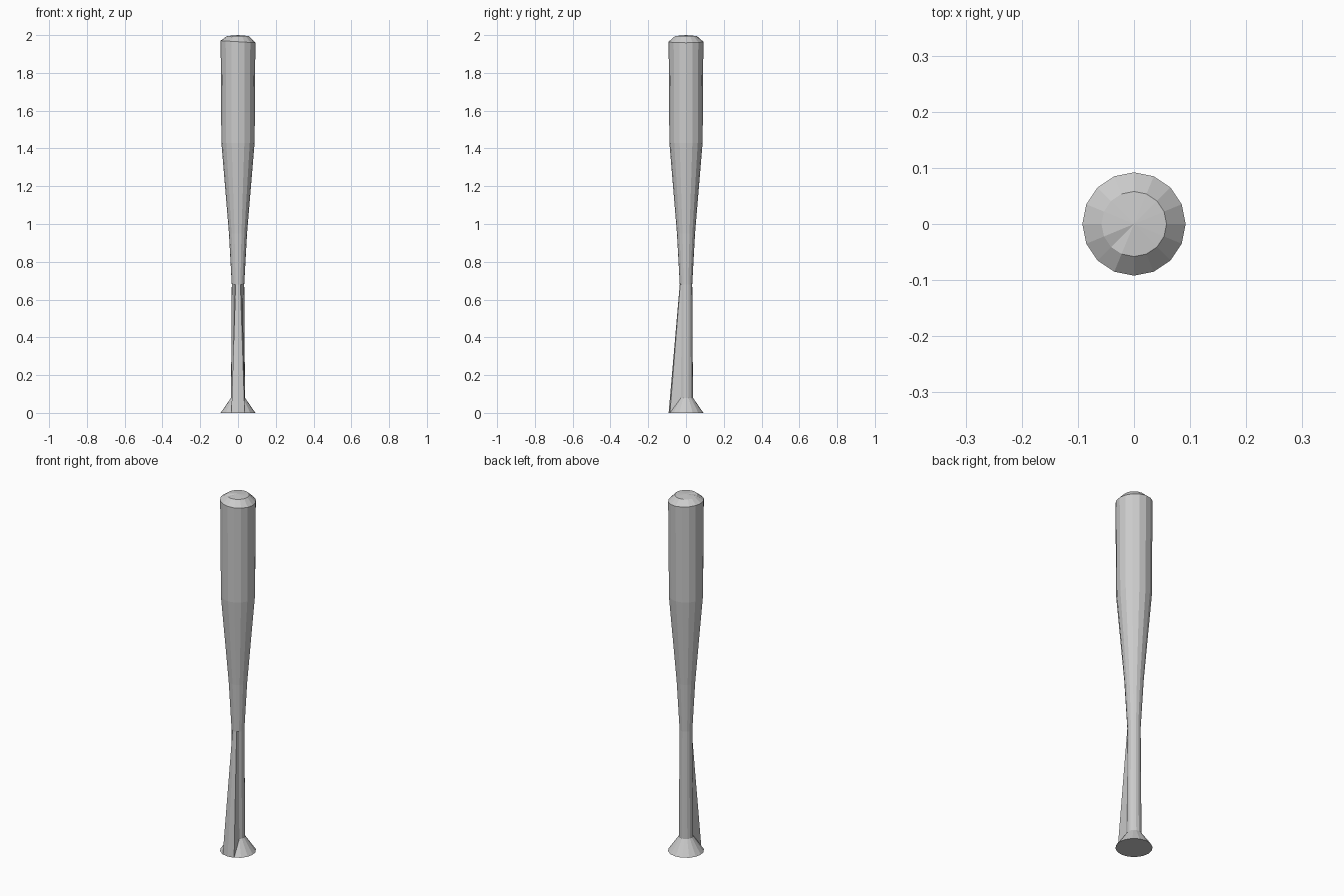
import bpy, bmesh
from math import sin, cos, pi

if "Cube" in bpy.data.objects:
    bpy.data.objects.remove(bpy.data.objects["Cube"])

SIDES = 16
# (height, radius) from knob to barrel tip
PROFILE = [(0, .092), (.08, .037), (.68, .033), (.95, .048),
           (1.43, .088), (1.965, .092), (1.995, .058)]
FRONT = (11, 12, 13)  # columns facing -y that flare straight to the base

bm = bmesh.new()
rings = []
for level, (z, r) in enumerate(PROFILE):
    ring = []
    for i in range(SIDES):
        a = 2 * pi * i / SIDES
        # front of the grip runs straight down to the base edge
        if level == 1 and i in FRONT:
            ring.append(rings[0][i])
            continue
        x, y = r * cos(a), r * sin(a)
        # the rim around the tip is slightly tilted
        tilt = -.06 * x if level == 5 else 0
        ring.append(bm.verts.new((x, y, z + tilt)))
    rings.append(ring)

# side faces, skipping repeated vertices where the front columns merge
for low, high in zip(rings, rings[1:]):
    for i in range(SIDES):
        j = (i + 1) % SIDES
        corners = list(dict.fromkeys((low[i], low[j], high[j], high[i])))
        if len(corners) > 2:
            bm.faces.new(corners)

# base disc
bm.faces.new(rings[0][::-1])

# tip: shallow fan with one dented corner
rings[-1][10].co.z -= .006
centre = bm.verts.new((0, 0, 2))
for i in range(SIDES):
    bm.faces.new((rings[-1][i], rings[-1][(i + 1) % SIDES], centre))

bmesh.ops.recalc_face_normals(bm, faces=bm.faces)
mesh = bpy.data.meshes.new("bat")
bm.to_mesh(mesh)
bm.free()
bat = bpy.data.objects.new("bat", mesh)
bpy.context.collection.objects.link(bat)
